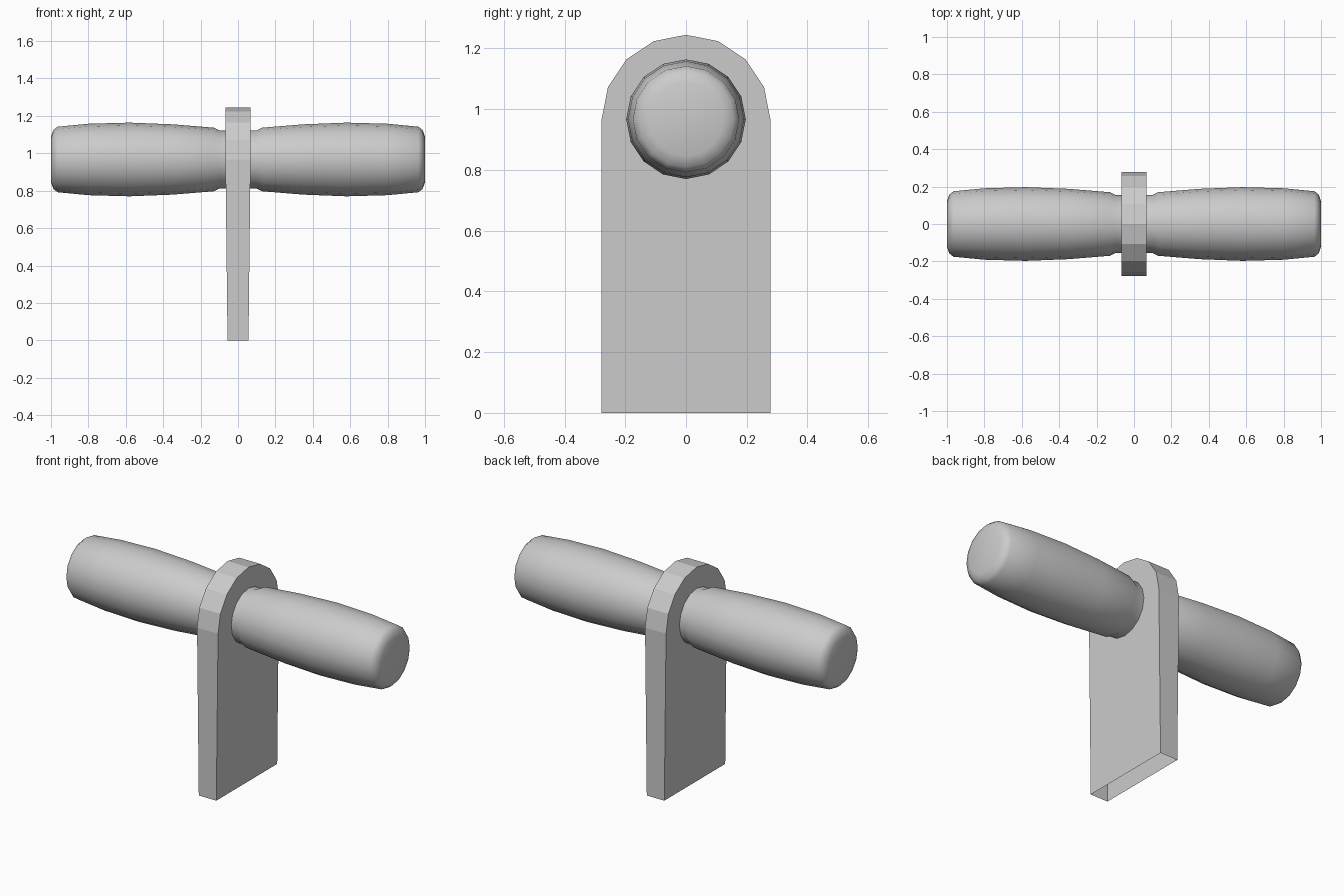
import bpy, bmesh, math

if "Cube" in bpy.data.objects:
    bpy.data.objects.remove(bpy.data.objects["Cube"])

ZC = 0.967  # height of the handle axis


def make_object(name, bm):
    bmesh.ops.recalc_face_normals(bm, faces=bm.faces)
    mesh = bpy.data.meshes.new(name)
    bm.to_mesh(mesh)
    bm.free()
    obj = bpy.data.objects.new(name, mesh)
    bpy.context.collection.objects.link(obj)
    return obj


# Upright plate: round-topped outline, thinner at the foot, open underneath
def make_plate():
    r = 0.278
    outline = [(-r, 0.0)]
    outline += [(-r * math.cos(math.pi * i / 8), ZC + r * math.sin(math.pi * i / 8))
                for i in range(9)]
    outline.append((r, 0.0))
    bm = bmesh.new()
    sides = []
    for s in (-1, 1):
        ring = [bm.verts.new((s * (0.067 if z > 0 else 0.056), y, z)) for y, z in outline]
        bm.faces.new(ring)
        sides.append(ring)
    a, b = sides
    for i in range(len(a) - 1):
        bm.faces.new((a[i], a[i + 1], b[i + 1], b[i]))
    return make_object("upright_plate", bm)


# Handle bar: one 16-sided lathe with a swelling grip on either side
def make_handle():
    half = [(0.10, 0.156), (0.13, 0.170), (0.35, 0.188), (0.58, 0.197),
            (0.80, 0.191), (0.965, 0.175), (0.987, 0.158), (1.0, 0.122)]
    profile = [(-x, r) for x, r in reversed(half)] + half
    n = 16
    bm = bmesh.new()
    rings = []
    for x, r in profile:
        rings.append([bm.verts.new((x, r * math.sin(2 * math.pi * i / n),
                                    ZC + r * math.cos(2 * math.pi * i / n)))
                      for i in range(n)])
    for a, b in zip(rings, rings[1:]):
        for i in range(n):
            j = (i + 1) % n
            bm.faces.new((a[i], a[j], b[j], b[i]))
    bm.faces.new(rings[0])
    bm.faces.new(rings[-1])
    return make_object("handle_bar", bm)


make_plate()
handle = make_handle()
bpy.ops.object.select_all(action='DESELECT')
handle.select_set(True)
bpy.context.view_layer.objects.active = handle
bpy.ops.object.shade_smooth_by_angle(angle=math.radians(60))
